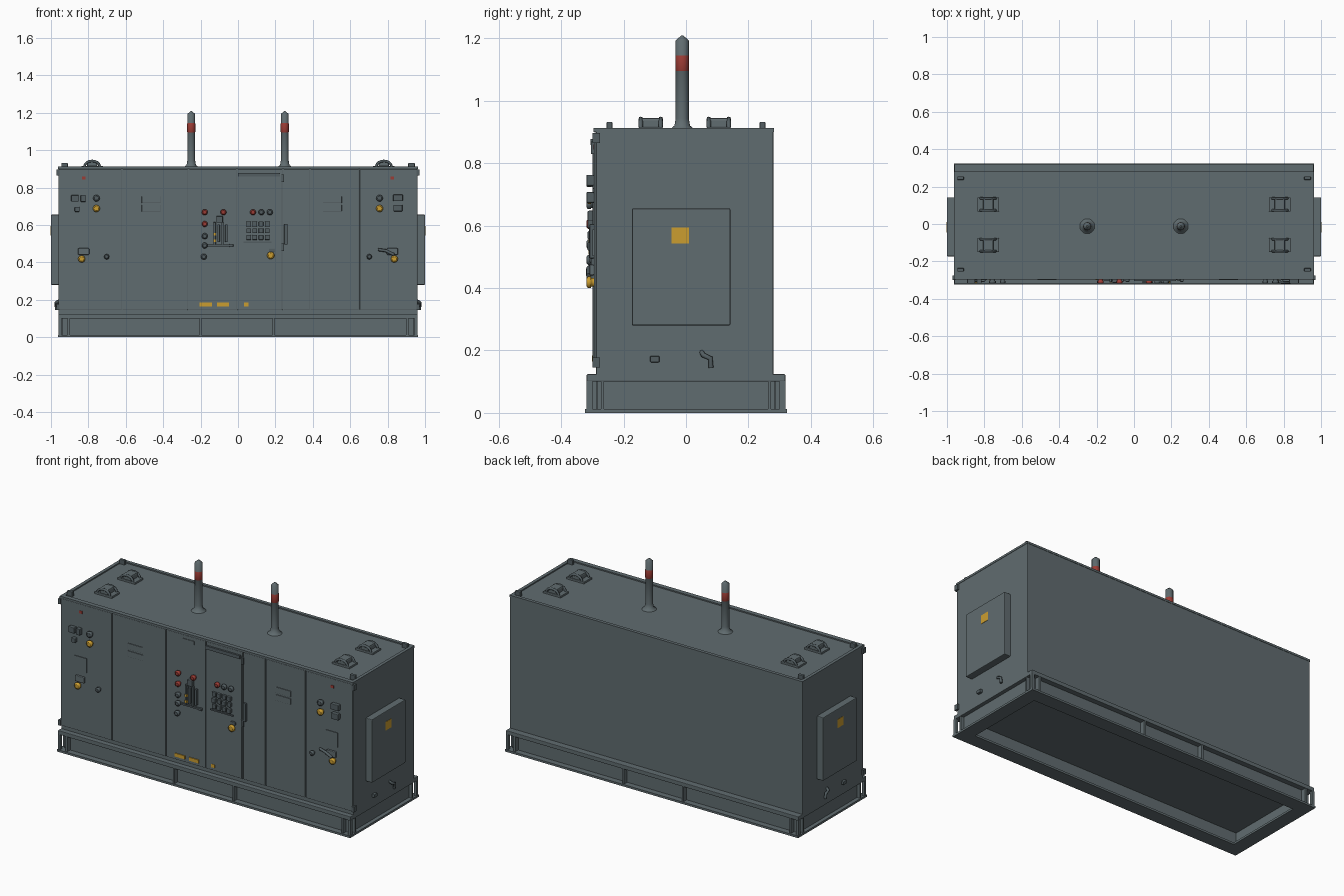
import bpy, bmesh, math
from mathutils import Matrix, Vector

if "Cube" in bpy.data.objects:
    bpy.data.objects.remove(bpy.data.objects["Cube"])


def material(name, rgb):
    m = bpy.data.materials.new(name)
    m.diffuse_color = (*rgb, 1)
    m.use_nodes = True
    m.node_tree.nodes["Principled BSDF"].inputs["Base Color"].default_value = m.diffuse_color
    return m


GREY = material("cabinet grey", (0.118, 0.15, 0.16))
DARK = material("fitting grey", (0.085, 0.11, 0.12))
RED = material("signal red", (0.33, 0.045, 0.035))
YELLOW = material("warning yellow", (0.6, 0.34, 0.03))


def finish(name, bm, mats):
    me = bpy.data.meshes.new(name)
    bmesh.ops.recalc_face_normals(bm, faces=bm.faces)
    bm.to_mesh(me)
    bm.free()
    ob = bpy.data.objects.new(name, me)
    bpy.context.collection.objects.link(ob)
    for m in mats:
        me.materials.append(m)
    return ob


def box(name, x, y, z, mat=GREY, bevel=0.0):
    """Box from (min, max) ranges."""
    bm = bmesh.new()
    r = (sorted(x), sorted(y), sorted(z))
    c = Vector([(a + b) / 2 for a, b in r])
    s = [b - a for a, b in r]
    bmesh.ops.create_cube(bm, size=1, matrix=Matrix.Translation(c) @ Matrix.Diagonal((*s, 1)))
    if bevel:
        bmesh.ops.bevel(bm, geom=bm.edges[:], offset=bevel, segments=2, profile=0.5, affect='EDGES')
    return finish(name, bm, [mat])


def lathe(name, profile, origin, axis='Z', mats=(GREY,), rule=None, n=20):
    """Revolve (radius, height) points; axis 'Z' goes up, '-Y' goes out of the front."""
    bm = bmesh.new()
    rings = []
    for r, h in profile:
        rings.append([bm.verts.new((r * math.cos(2 * math.pi * i / n), r * math.sin(2 * math.pi * i / n), h))
                      for i in range(n)])
    for k, (a, b) in enumerate(zip(rings, rings[1:])):
        for i in range(n):
            f = bm.faces.new((a[i], a[(i + 1) % n], b[(i + 1) % n], b[i]))
            f.material_index = rule(k) if rule else 0
    bm.faces.new(rings[0])
    bm.faces.new(rings[-1])
    for f in bm.faces:
        f.smooth = len(f.verts) == 4
    rot = Matrix.Rotation(math.pi / 2, 4, 'X') if axis == '-Y' else Matrix()
    bm.transform(Matrix.Translation(origin) @ rot)
    for e in bm.edges:
        if e.is_manifold and e.calc_face_angle(0) > 0.6:
            e.smooth = False
    return finish(name, bm, mats)


def tube(name, pts, r, mat=DARK):
    cu = bpy.data.curves.new(name, 'CURVE')
    cu.dimensions = '3D'
    cu.bevel_depth, cu.bevel_resolution, cu.use_fill_caps = r, 2, True
    sp = cu.splines.new('POLY')
    sp.points.add(len(pts) - 1)
    for p, q in zip(sp.points, pts):
        p.co = (*q, 1)
    cu.materials.append(mat)
    ob = bpy.data.objects.new(name, cu)
    bpy.context.collection.objects.link(ob)
    return ob


FRONT = -0.295

# cabinet shell and roof lip
box("cabinet_body", (-0.96, 0.96), (-0.288, 0.28), (0.115, 0.905), bevel=0.004)
for s in (-1, 1):
    box("roof_end_lip", (s * 0.943, s * 0.962), (FRONT, 0.28), (0.9, 0.912))
box("roof_front_lip", (-0.962, 0.962), (-0.297, -0.27), (0.9, 0.912))
box("roof_back_lip", (-0.962, 0.962), (0.262, 0.282), (0.9, 0.912))

# front doors with narrow gaps between them
seams = [-0.96, -0.62, -0.265, -0.005, 0.24, 0.385, 0.648, 0.96]
for a, b in zip(seams, seams[1:]):
    box("front_door", (a + 0.0025, b - 0.0025), (-0.285, FRONT), (0.145, 0.898), bevel=0.003)
box("control_door_panel", (0.0, 0.232), (FRONT, -0.299), (0.15, 0.872), bevel=0.0015)
box("control_door_top_strip", (0.0, 0.225), (FRONT, -0.306), (0.858, 0.878), DARK)

# base skid: top deck, outward facing channel with open middle
box("base_deck", (-0.96, 0.96), (-0.318, 0.318), (0.1, 0.124), bevel=0.003)
for s in (-1, 1):
    box("base_side_bottom_flange", (-0.962, 0.962), (s * 0.24, s * 0.323), (0, 0.012))
    box("base_side_web", (-0.93, 0.93), (s * 0.275, s * 0.288), (0.01, 0.102))
    box("base_end_bottom_flange", (s * 0.88, s * 0.962), (-0.24, 0.24), (0, 0.012))
    box("base_end_web", (s * 0.925, s * 0.938), (-0.285, 0.285), (0.01, 0.102))
    for x in (-0.905, -0.2, 0.19, 0.905):
        box("base_stiffener", (x - 0.006, x + 0.006), (s * 0.285, s * 0.316), (0.01, 0.102))
    for t in (-1, 1):
        box("base_end_stiffener", (s * 0.93, s * 0.958), (t * 0.262, t * 0.272), (0.01, 0.102))
        box("base_corner_post", (s * 0.945, s * 0.96), (t * 0.3, t * 0.318), (0.01, 0.102))

# end access panels with labels and drain fittings
for s in (-1, 1):
    box("end_access_panel", (s * 0.955, s * 1.0), (-0.173, 0.142), (0.28, 0.655), bevel=0.004)
    box("end_label", (s * 0.999, s * 1.0015), (-0.046, 0.01), (0.543, 0.594), YELLOW)
    box("drain_valve", (s * 0.955, s * 0.975), (-0.115, -0.085), (0.162, 0.182), DARK, 0.003)
    tube("drain_hook", [(s * 0.955, 0.05, 0.195), (s * 0.973, 0.055, 0.185),
                        (s * 0.973, 0.078, 0.175), (s * 0.97, 0.08, 0.145)], 0.008)
    for z in (0.165, 0.885):
        box("corner_hinge", (s * 0.955, s * 0.97), (-0.3, -0.275), (z - 0.02, z + 0.012), DARK)

# exhaust stacks with red bands and conical caps
for x in (-0.25, 0.25):
    lathe("exhaust_stack", [(0.04, 0), (0.025, 0.012), (0.021, 0.035), (0.021, 0.187), (0.0215, 0.188),
                            (0.0215, 0.235), (0.021, 0.236), (0.021, 0.285), (0.004, 0.3)],
          (x, -0.012, 0.908), mats=(GREY, RED), rule=lambda k: 1 if k in (3, 4, 5) else 0)

# roof lifting brackets and corner eyes
for x in (-0.78, 0.78):
    for y in (-0.113, 0.105):
        box("lift_pad", (x - 0.058, x + 0.058), (y - 0.038, y + 0.038), (0.9, 0.916), bevel=0.003)
        for dy in (-0.032, 0.032):
            arch = [(x + 0.04 * math.cos(math.pi * i / 8), y + dy,
                     0.914 + 0.028 * math.sin(math.pi * i / 8)) for i in range(9)]
            tube("lift_arch", arch, 0.007)
        box("lift_block", (x - 0.028, x + 0.028), (y - 0.034, y + 0.034), (0.91, 0.945), bevel=0.008)
for s in (-1, 1):
    for y in (-0.245, 0.245):
        box("corner_eye", (s * 0.91, s * 0.945), (y - 0.009, y + 0.009), (0.9, 0.932), DARK, 0.003)


def knob(name, x, z, mat, r=0.016, depth=0.024):
    lathe(name, [(r * 0.75, 0), (r * 0.75, depth * 0.35), (r, depth * 0.4), (r, depth * 0.8), (r * 0.6, depth)],
          (x, FRONT, z), '-Y', (mat,), n=14)


def plate(name, x, z, w, h, depth, mat=GREY, bevel=0.0):
    box(name, (x - w / 2, x + w / 2), (FRONT + 0.001, FRONT - depth), (z - h / 2, z + h / 2), mat, bevel)


# outer door controls on both ends
for s in (-1, 1):
    knob("round_switch", s * 0.757, 0.743, DARK, 0.018)
    knob("yellow_switch", s * 0.757, 0.688, YELLOW, 0.019)
    knob("door_knob", s * 0.702, 0.43, DARK, 0.014)
    knob("yellow_lock", s * 0.836, 0.418, YELLOW, 0.019)
    plate("lock_backing", s * 0.825, 0.458, 0.06, 0.035, 0.014, GREY, 0.004)
    plate("gauge_plate", s * 0.824, 0.545, 0.078, 0.085, 0.004)
    plate("red_marker", s * 0.825, 0.852, 0.02, 0.016, 0.002, RED)
for x, z, w, h in ((-0.872, 0.742, 0.04, 0.035), (-0.828, 0.742, 0.026, 0.038), (-0.86, 0.683, 0.026, 0.026),
                   (0.855, 0.745, 0.052, 0.035), (0.855, 0.69, 0.048, 0.035)):
    plate("indicator_box", x, z, w, h, 0.024, DARK, 0.004)
tube("right_lock_lever", [(0.75, -0.305, 0.468), (0.79, -0.312, 0.462), (0.835, -0.312, 0.44)], 0.008)

# plain vent plates on the inner doors
for x in (-0.465, 0.505):
    for z in (0.735, 0.69):
        plate("vent_plate", x, z, 0.1, 0.035, 0.004, GREY, 0.0015)
plate("name_plate_blank", -0.12, 0.868, 0.08, 0.02, 0.003)

# left control cluster
for x, z, m in ((-0.178, 0.668, RED), (-0.078, 0.668, RED), (-0.178, 0.605, RED),
                (-0.178, 0.54, DARK), (-0.178, 0.49, DARK), (-0.183, 0.43, DARK)):
    knob("left_button", x, z, m)
for i in range(4):
    plate("breaker_column", -0.125 + 0.021 * i, 0.555, 0.013, 0.12 - 0.025 * (i % 2), 0.016, DARK, 0.003)
plate("breaker_top", -0.098, 0.63, 0.035, 0.035, 0.02, DARK, 0.004)
plate("breaker_rail", -0.1, 0.49, 0.13, 0.01, 0.01, DARK)
for z in (0.515, 0.55):
    plate("breaker_tag", -0.125, z, 0.014, 0.014, 0.018, YELLOW)
plate("left_small_catch", -0.035, 0.49, 0.02, 0.016, 0.014, DARK, 0.003)

# right control cluster
for x, m in ((0.08, RED), (0.125, DARK), (0.17, DARK)):
    knob("right_button", x, 0.668, m)
for r in range(3):
    for c in range(4):
        plate("relay_block", 0.057 + 0.033 * c, 0.605 - 0.036 * r, 0.025, 0.026, 0.016 + 0.004 * ((r + c) % 2),
              DARK, 0.003)
plate("relay_rail", 0.105, 0.508, 0.15, 0.008, 0.01, DARK)
knob("emergency_yellow_knob", 0.175, 0.437, YELLOW, 0.02)
plate("emergency_backing", 0.18, 0.465, 0.03, 0.02, 0.012, DARK, 0.003)

# door latch and yellow bottom labels
plate("door_latch", 0.256, 0.55, 0.018, 0.11, 0.014, DARK, 0.003)
for z in (0.48, 0.85):
    plate("door_hinge", 0.24, z, 0.014, 0.04, 0.01, DARK)
for x, w in ((-0.172, 0.066), (-0.08, 0.064), (0.045, 0.024)):
    plate("yellow_label", x, 0.174, w, 0.02, 0.0055, YELLOW)
